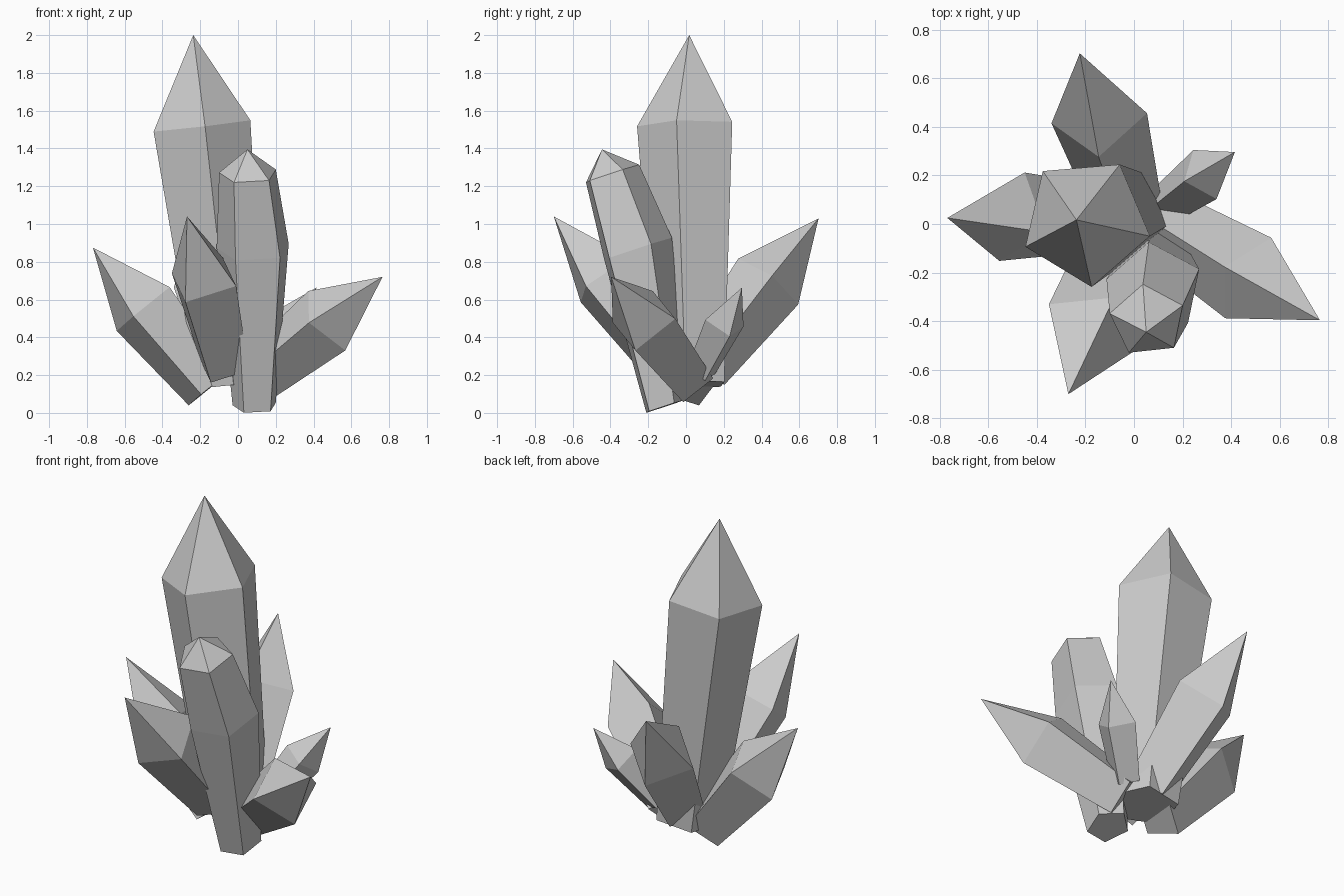
import bpy, bmesh
from math import cos, sin, tau
from mathutils import Vector

if "Cube" in bpy.data.objects:
    bpy.data.objects.remove(bpy.data.objects["Cube"])


def crystal(name, sides, rings, tip, corner, axis=None):
    """Faceted shard: rings of (centre, radius) from root to shoulder, closed by a pointed tip.
    'corner' is one shoulder vertex and fixes the roll around the axis."""
    centres = [Vector(c) for c, _ in rings]
    axis = (Vector(axis) if axis else centres[-1] - centres[0]).normalized()
    u = Vector(corner) - centres[-1]
    u = (u - axis * u.dot(axis)).normalized()
    v = axis.cross(u)

    bm = bmesh.new()
    loops = []
    for c, (_, r) in zip(centres, rings):
        loops.append([bm.verts.new(c + r * (u * cos(tau * i / sides) + v * sin(tau * i / sides)))
                      for i in range(sides)])
    top = bm.verts.new(tip)
    bm.faces.new(loops[0][::-1])
    for i in range(sides):
        j = (i + 1) % sides
        for lo, hi in zip(loops, loops[1:]):
            bm.faces.new((lo[i], lo[j], hi[j], hi[i]))
        bm.faces.new((loops[-1][i], loops[-1][j], top))
    bmesh.ops.recalc_face_normals(bm, faces=bm.faces)
    mesh = bpy.data.meshes.new(name)
    bm.to_mesh(mesh)
    bm.free()
    bpy.context.collection.objects.link(bpy.data.objects.new(name, mesh))


# Tall five-sided central crystal
crystal("main_crystal", 5,
        [((-0.04, 0.04, 0.15), 0.19), ((-0.198, 0.012, 1.52), 0.272)],
        (-0.237, 0.017, 2.0), (0.07, -0.05, 1.53))

# Barrel-shaped five-sided crystal in front
crystal("front_crystal", 5,
        [((0.09, -0.11, 0.035), 0.121), ((0.085, -0.265, 0.865), 0.202),
         ((0.056, -0.398, 1.265), 0.159)],
        (0.05, -0.445, 1.395), (0.037, -0.247, 1.31), axis=(-0.02, -0.33, 1))

# Four-sided shards leaning outwards: root, shoulder centre, shoulder radius, tip, corner
shards = {
    "front_left_shard": ((-0.07, -0.09, 0.25), (-0.18, -0.43, 0.705), 0.20,
                         (-0.27, -0.70, 1.04), (-0.28, -0.56, 0.585)),
    "left_shard": ((-0.156, 0.02, 0.127), (-0.502, 0.03, 0.55), 0.193,
                   (-0.768, 0.025, 0.875), (-0.36, -0.035, 0.665)),
    "right_shard": ((0.08, 0.02, 0.175), (0.47, -0.222, 0.488), 0.191,
                    (0.765, -0.396, 0.72), (0.38, -0.387, 0.48)),
    "back_shard": ((-0.035, 0.085, 0.24), (-0.143, 0.435, 0.695), 0.20,
                   (-0.223, 0.702, 1.03), (-0.145, 0.275, 0.815)),
    "small_back_right_shard": ((0.126, 0.08, 0.222), (0.292, 0.2035, 0.475), 0.113,
                               (0.415, 0.296, 0.663), (0.337, 0.103, 0.49)),
}
for name, (root, shoulder, radius, tip, corner) in shards.items():
    crystal(name, 4, [(root, radius * 0.75), (shoulder, radius)], tip, corner)
